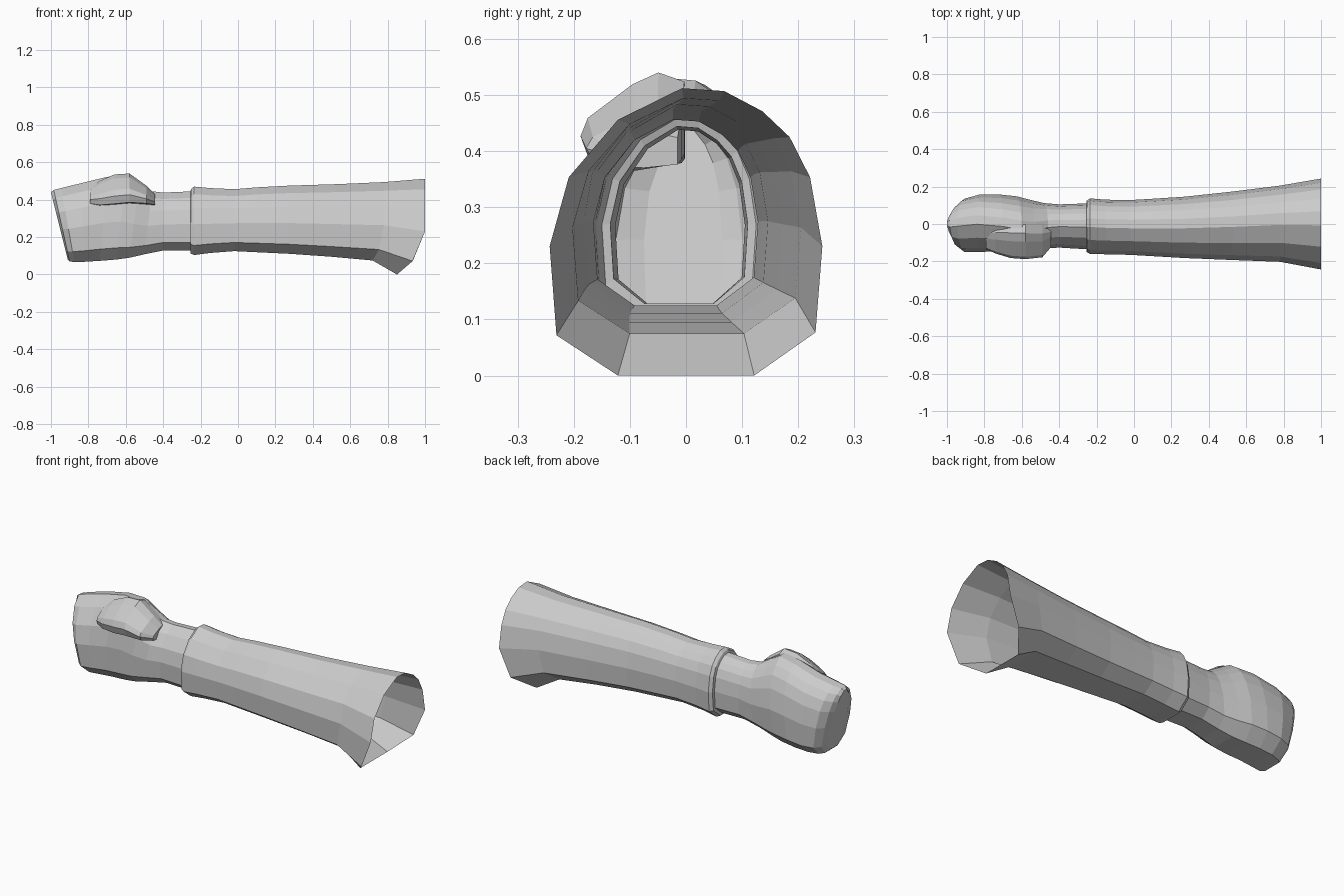
import bpy, bmesh

cube = bpy.data.objects.get("Cube")
if cube:
    bpy.data.objects.remove(cube, do_unlink=True)

grey = bpy.data.materials.new("light grey")
grey.use_nodes = True
COL = (0.6, 0.6, 0.6, 1)
grey.diffuse_color = COL
grey.node_tree.nodes["Principled BSDF"].inputs["Base Color"].default_value = COL

# Cross-section: u across (-1..1), v from bottom (0) to top (1)
SECTION = [(-.5, 0), (0, 0), (.5, 0), (.95, .15), (1, .45), (.91, .69), (.76, .83),
           (.56, .92), (.28, .99), (-.03, 1), (-.5, .89), (-.86, .69), (-1, .45), (-.95, .14)]


def ring(xb, xt, y0, y1, z0, z1, skew=0, ease=False):
    """Section fitted to bounds; xb/xt are x at the bottom/top, skew leans the top in y."""
    pts = []
    for u, v in SECTION:
        t = min(1, v / .45) ** .5 if ease else v
        y = (y0 + y1) / 2 + u * (y1 - y0) / 2 + skew * max(0, v - .5) * 2
        pts.append((xb + (xt - xb) * t, y, z0 + v * (z1 - z0)))
    return pts


def loft(name, rings, cap_start=False, cap_end=True):
    bm = bmesh.new()
    loops = [[bm.verts.new(p) for p in r] for r in rings]
    n = len(loops[0])
    for a, b in zip(loops, loops[1:]):
        for i in range(n):
            j = (i + 1) % n
            bm.faces.new((a[i], a[j], b[j], b[i]))
    if cap_start:
        bm.faces.new(loops[0])
    if cap_end:
        bm.faces.new(loops[-1][::-1])
    bmesh.ops.recalc_face_normals(bm, faces=bm.faces)
    # An open shell must still face outwards
    bm.normal_update()
    side = next(f for f in bm.faces if len(f.verts) == 4)
    if side.normal.z > 0:
        bmesh.ops.reverse_faces(bm, faces=bm.faces)
    me = bpy.data.meshes.new(name)
    bm.to_mesh(me)
    bm.free()
    me.materials.append(grey)
    ob = bpy.data.objects.new(name, me)
    bpy.context.collection.objects.link(ob)
    return ob


# Flared sleeve, open at the elbow, with a lip stepping in to the wrist
loft("sleeve", [
    ring(.85, 1.0, -.243, .243, .0, .512, 0, True),
    ring(.72, .78, -.202, .205, .075, .494, 0, True),
    ring(.5, .53, -.192, .172, .095, .483),
    ring(.27, .27, -.182, .146, .111, .475),
    ring(.1, .1, -.172, .135, .119, .466),
    ring(-.02, -.02, -.165, .128, .125, .456),
    ring(-.15, -.15, -.162, .13, .115, .462),
    ring(-.235, -.235, -.16, .137, .104, .47),
    ring(-.255, -.25, -.15, .125, .113, .458),
    ring(-.255, -.255, -.135, .11, .128, .444),
], cap_end=False)

# Wrist and closed hand with a slanted, rounded knuckle end
loft("hand", [
    ring(-.255, -.255, -.135, .11, .128, .444),
    ring(-.4, -.4, -.126, .105, .128, .438),
    ring(-.5, -.46, -.132, .112, .108, .445, -.005),
    ring(-.58, -.53, -.145, .13, .09, .49, -.02),
    ring(-.65, -.6, -.148, .148, .08, .53, -.025),
    ring(-.74, -.7, -.145, .158, .073, .522, -.015),
    ring(-.82, -.84, -.15, .157, .068, .488),
    ring(-.875, -.945, -.15, .135, .066, .462),
    ring(-.9, -.985, -.125, .1, .07, .452),
    ring(-.91, -1.0, -.075, .065, .08, .44),
])

# Thumb folded against the upper front of the hand
THUMB = [(0, .1), (-.55, .0), (-.92, .05), (-1, .3), (-.93, .5), (-.5, .87), (-.25, 1), (0, .9)]


def thumb_ring(x, y0, z0, z1, depth):
    return [(x, y0 + (u + 1) * depth, z0 + v * (z1 - z0)) for u, v in THUMB]


loft("thumb", [
    thumb_ring(-.445, -.125, .37, .43, .11),
    thumb_ring(-.49, -.178, .375, .475, .17),
    thumb_ring(-.58, -.188, .378, .54, .185),
    thumb_ring(-.66, -.182, .37, .535, .18),
    thumb_ring(-.74, -.158, .365, .5, .15),
    thumb_ring(-.79, -.135, .375, .46, .11),
], cap_start=True)
